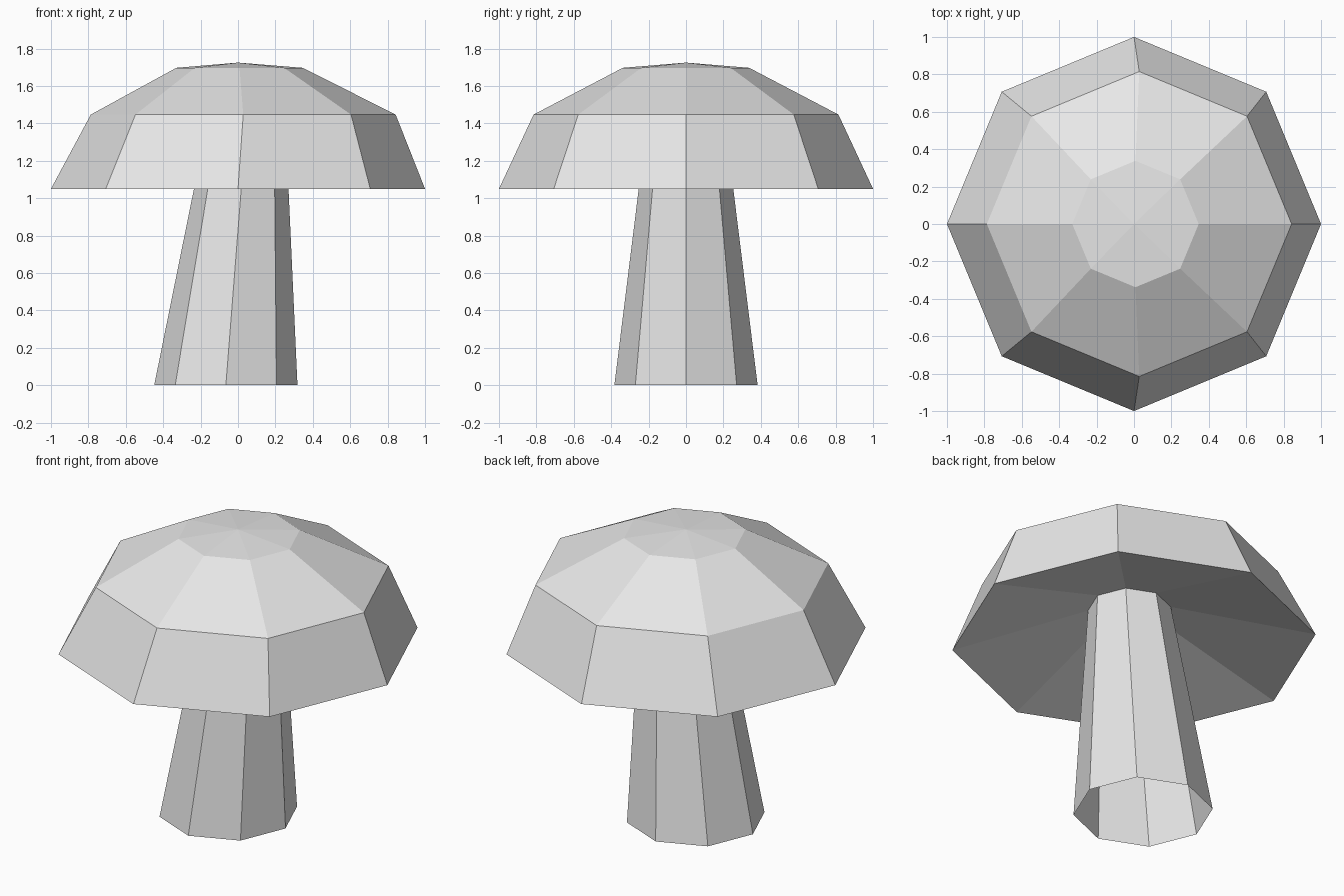
import bpy
import bmesh
from math import cos, sin, tau

cube = bpy.data.objects.get("Cube")
if cube:
    bpy.data.objects.remove(cube)

SIDES = 8

# Single plain colour
grey = bpy.data.materials.new("light_grey")
grey.use_nodes = True
colour = (0.8, 0.8, 0.8, 1.0)
grey.diffuse_color = colour
grey.node_tree.nodes["Principled BSDF"].inputs["Base Color"].default_value = colour


def loft(name, rings, apex=None):
    """Join eight-sided rings of (centre x, radius, height), listed so faces point outward."""
    bm = bmesh.new()
    loops = [
        [bm.verts.new((cx + r * cos(tau * i / SIDES), r * sin(tau * i / SIDES), z))
         for i in range(SIDES)]
        for cx, r, z in rings
    ]
    for low, high in zip(loops, loops[1:]):
        for i in range(SIDES):
            j = (i + 1) % SIDES
            bm.faces.new((low[i], low[j], high[j], high[i]))
    if apex:
        tip = bm.verts.new(apex)
        for i in range(SIDES):
            bm.faces.new((loops[-1][i], loops[-1][(i + 1) % SIDES], tip))
    mesh = bpy.data.meshes.new(name)
    bm.to_mesh(mesh)
    bm.free()
    mesh.materials.append(grey)
    obj = bpy.data.objects.new(name, mesh)
    bpy.context.collection.objects.link(obj)
    return obj


# Stem: leaning, tapered and open at the foot
foot = (-0.065, 0.383, 0.0)
neck = (0.033, 0.228, 1.25)
loft("stem", [foot, neck])

# Cap: hollow underside from the neck out to the rim, then the faceted dome
rim = (0.0, 1.0, 1.05)
shoulder = (0.028, 0.815, 1.447)
crown = (0.008, 0.338, 1.697)
loft("cap", [neck, rim, shoulder, crown], apex=(0.0, 0.0, 1.725))
